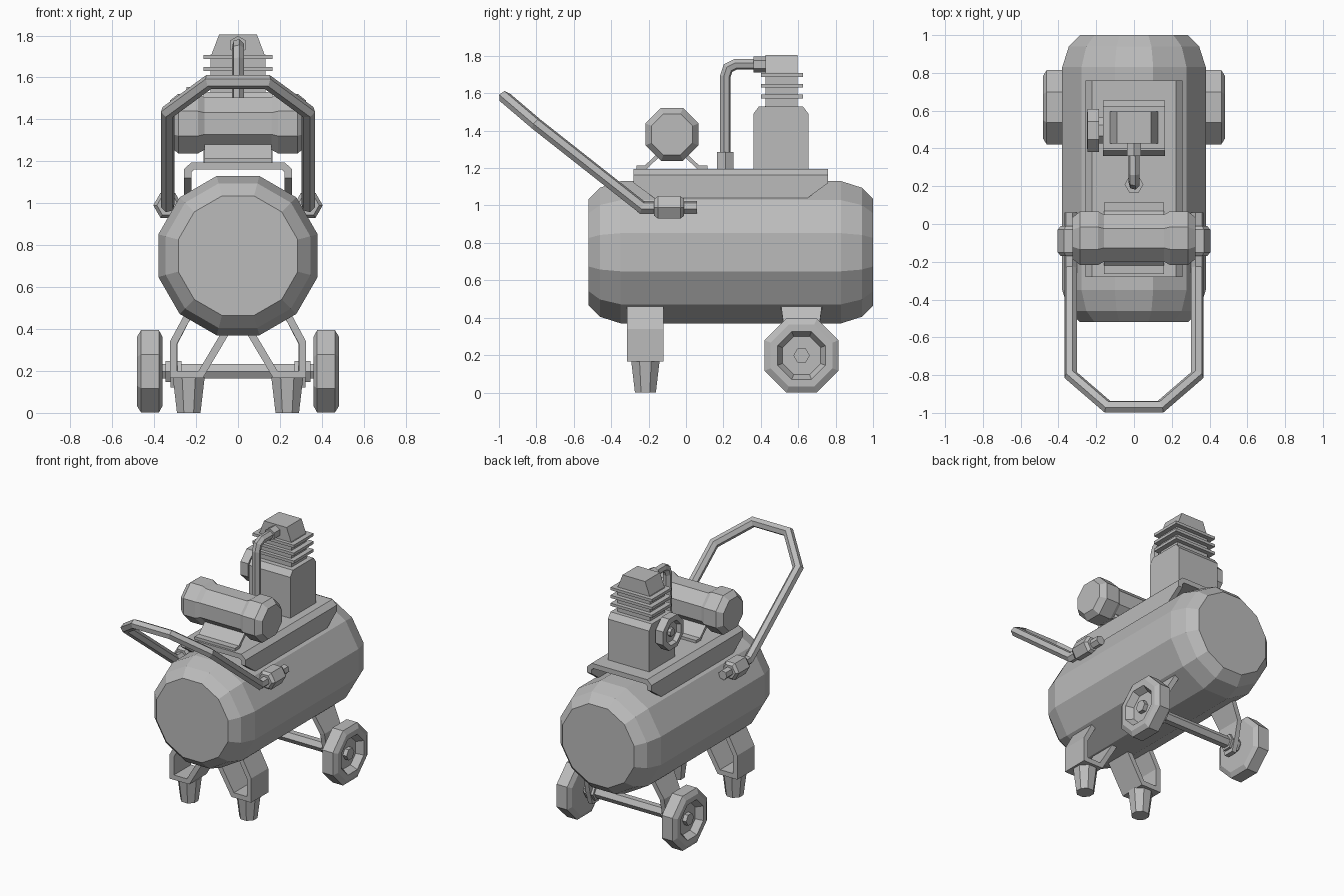
import bpy, bmesh
from math import pi, cos, sin
from mathutils import Vector

cube = bpy.data.objects.get("Cube")
if cube:
    bpy.data.objects.remove(cube, do_unlink=True)

grey = bpy.data.materials.new("plain_grey")
grey.use_nodes = True
GREY = (0.5, 0.5, 0.5, 1)
grey.diffuse_color = GREY
grey.node_tree.nodes["Principled BSDF"].inputs["Base Color"].default_value = GREY


def finish(name, bm):
    bmesh.ops.recalc_face_normals(bm, faces=bm.faces)
    mesh = bpy.data.meshes.new(name)
    bm.to_mesh(mesh)
    bm.free()
    mesh.materials.append(grey)
    obj = bpy.data.objects.new(name, mesh)
    bpy.context.collection.objects.link(obj)
    return obj


def loft(name, rings, closed=False):
    """Skin a list of rings, capping the two ends unless the path is closed."""
    bm = bmesh.new()
    loops = [[bm.verts.new(p) for p in ring] for ring in rings]
    n = len(loops[0])
    pairs = list(zip(loops, loops[1:]))
    if closed:
        pairs.append((loops[-1], loops[0]))
    for a, b in pairs:
        for i in range(n):
            j = (i + 1) % n
            bm.faces.new((a[i], a[j], b[j], b[i]))
    if not closed:
        bm.faces.new(loops[0])
        bm.faces.new(loops[-1])
    return finish(name, bm)


def turned(name, axis, centre, profile, sides, flat=True):
    """Polygonal lathe; profile holds (position along axis, apothem)."""
    rings = []
    for pos, radius in profile:
        ring = []
        for i in range(sides):
            a = 2 * pi * (i + (0.5 if flat else 0)) / sides + pi / 2
            u, v = (radius / cos(pi / sides) * f(a) for f in (cos, sin))
            p = {"x": (pos, u, v), "y": (u, pos, v), "z": (u, v, pos)}[axis]
            ring.append(Vector(centre) + Vector(p))
        rings.append(ring)
    return loft(name, rings)


def tube(name, path, radius, sides=6):
    """Sweep a polygon along a path with mitred corners."""
    pts = [Vector(p) for p in path]
    d = (pts[1] - pts[0]).normalized()
    side = d.orthogonal().normalized()
    up = d.cross(side)
    ring = [pts[0] + radius * (cos(2 * pi * i / sides) * side + sin(2 * pi * i / sides) * up)
            for i in range(sides)]
    rings = [ring]
    for k in range(1, len(pts)):
        d = (pts[k] - pts[k - 1]).normalized()
        nxt = (pts[k + 1] - pts[k]).normalized() if k + 1 < len(pts) else d
        n = (d + nxt).normalized()
        ring = [p + d * ((pts[k] - p).dot(n) / d.dot(n)) for p in ring]
        rings.append(ring)
    return loft(name, rings)


def slab(name, layers):
    """Stack of rectangles: (z, x0, x1, y0, y1)."""
    return loft(name, [[(x0, y0, z), (x1, y0, z), (x1, y1, z), (x0, y1, z)]
                       for z, x0, x1, y0, y1 in layers])


def strip(name, axis, path, thick, spans):
    """Bent plate: 2D path thickened, with its own span across at each point."""
    pts = [Vector(p) for p in path]
    rings = []
    for k, p in enumerate(pts):
        a = (p - pts[k - 1]).normalized() if k else (pts[1] - p).normalized()
        b = (pts[k + 1] - p).normalized() if k + 1 < len(pts) else a
        m = (a + b).normalized()
        n = Vector((-m.y, m.x)) * thick / 2 / m.dot(a)
        lo, hi = spans[k]
        corners = [(p + n, lo), (p - n, lo), (p - n, hi), (p + n, hi)]
        rings.append([(q.x, w, q.y) if axis == "y" else (w, q.x, q.y) for q, w in corners])
    return loft(name, rings)


# Pressure tank
turned("tank", "y", (0, 0, 0.75),
       [(-0.52, 0.285), (-0.46, 0.345), (-0.35, 0.38),
        (0.83, 0.38), (0.94, 0.345), (1.0, 0.285)], 12)

# Mounting deck: folded channel with flanges tapering at both ends
deck = strip("deck", "y",
             [(-0.24, 1.04), (-0.24, 1.12), (-0.24, 1.155), (-0.215, 1.178),
              (0.215, 1.178), (0.24, 1.155), (0.24, 1.12), (0.24, 1.04)], 0.035,
             [(-0.17, 0.65)] + [(-0.28, 0.76)] * 6 + [(-0.17, 0.65)])

# Motor with end caps and bent feet
MOTOR = (0, -0.075, 1.38)
turned("motor_body", "x", MOTOR, [(-0.2, 0.125), (0.2, 0.125)], 8)
for s, side in ((1, "left"), (-1, "right")):
    turned("motor_cap_" + side, "x", MOTOR,
           [(s * 0.16, 0.125), (s * 0.19, 0.142), (s * 0.285, 0.142), (s * 0.325, 0.11)], 8)
for s, end in ((-1, "front"), (1, "rear")):
    strip("motor_foot_" + end, "x",
          [(-0.075 + s * 0.19, 1.205), (-0.075 + s * 0.14, 1.205), (-0.075 + s * 0.055, 1.285)],
          0.02, [(-0.16, 0.16)] * 3)

# Pump block, finned cylinder and head
slab("pump_block", [(1.19, -0.165, 0.165, 0.36, 0.655), (1.49, -0.165, 0.165, 0.36, 0.655),
                    (1.53, -0.165, 0.165, 0.39, 0.625)])
slab("pump_cylinder", [(1.52, -0.13, 0.13, 0.425, 0.595), (1.71, -0.13, 0.13, 0.425, 0.595)])
for i in range(3):
    z = 1.573 + i * 0.057
    slab("cooling_fin", [(z, -0.165, 0.165, 0.4, 0.625), (z + 0.02, -0.165, 0.165, 0.4, 0.625)])
slab("pump_head", [(1.7, -0.13, 0.13, 0.425, 0.595), (1.805, -0.09, 0.09, 0.425, 0.595)])

# Air filter on the side of the pump
turned("air_filter", "x", (0, 0.495, 1.44),
       [(-0.16, 0.07), (-0.185, 0.07), (-0.185, 0.115), (-0.245, 0.115),
        (-0.25, 0.08), (-0.22, 0.07), (-0.22, 0.03), (-0.24, 0.025)], 8)

# Delivery pipe and fittings
tube("delivery_pipe", [(0, 0.21, 1.18), (0, 0.21, 1.69), (0, 0.225, 1.735),
                       (0, 0.265, 1.755), (0, 0.42, 1.755)], 0.029)
turned("pipe_nut", "z", (0, 0.21, 0), [(1.18, 0.043), (1.285, 0.043)], 6)
turned("head_fitting", "y", (0, 0, 1.755), [(0.36, 0.037), (0.44, 0.037)], 6, False)

# Handle and its clamps
half = [(0.335, 0.06, 0.99), (0.335, -0.235, 0.99), (0.335, -0.8, 1.435), (0.14, -0.968, 1.578)]
tube("handle", half + [(-x, y, z) for x, y, z in reversed(half)], 0.034)
for s, side in ((1, "left"), (-1, "right")):
    turned("handle_clamp_" + side, "y", (s * 0.335, 0, 0.99),
           [(-0.17, 0.045), (-0.15, 0.06), (-0.03, 0.06), (-0.01, 0.045)], 6)

    # Front legs with rubber feet
    strip("front_leg_" + side, "y",
          [(s * 0.235, 0.47), (s * 0.308, 0.335), (s * 0.308, 0.183),
           (s * 0.178, 0.183), (s * 0.055, 0.39)], 0.035, [(-0.315, -0.12)] * 5)
    turned("rubber_foot_" + side, "z", (s * 0.235, -0.217, 0),
           [(0, 0.056), (0.17, 0.076)], 8)

    # Rear axle brackets
    strip("axle_bracket_" + side, "y",
          [(s * 0.23, 0.48), (s * 0.305, 0.335), (s * 0.305, 0.22), (s * 0.305, 0.12)], 0.035,
          [(0.505, 0.73), (0.525, 0.71), (0.55, 0.685), (0.58, 0.655)])
    turned("axle_nut_" + side, "x", (0, 0.618, 0.198),
           [(s * 0.27, 0.05), (s * 0.345, 0.05)], 6)

    # Wheels with dished hubs
    turned("wheel_" + side, "x", (0, 0.618, 0.198),
           [(s * 0.36, 0.13), (s * 0.36, 0.165), (s * 0.378, 0.197), (s * 0.462, 0.197),
            (s * 0.482, 0.165), (s * 0.482, 0.128), (s * 0.435, 0.102),
            (s * 0.435, 0.045), (s * 0.435, 0.04)], 8)
    turned("hub_" + side, "x", (0, 0.618, 0.198),
           [(s * 0.42, 0.038), (s * 0.465, 0.038)], 6)

# Rear axle
turned("axle", "x", (0, 0.618, 0.198), [(-0.4, 0.035), (0.4, 0.035)], 6)
